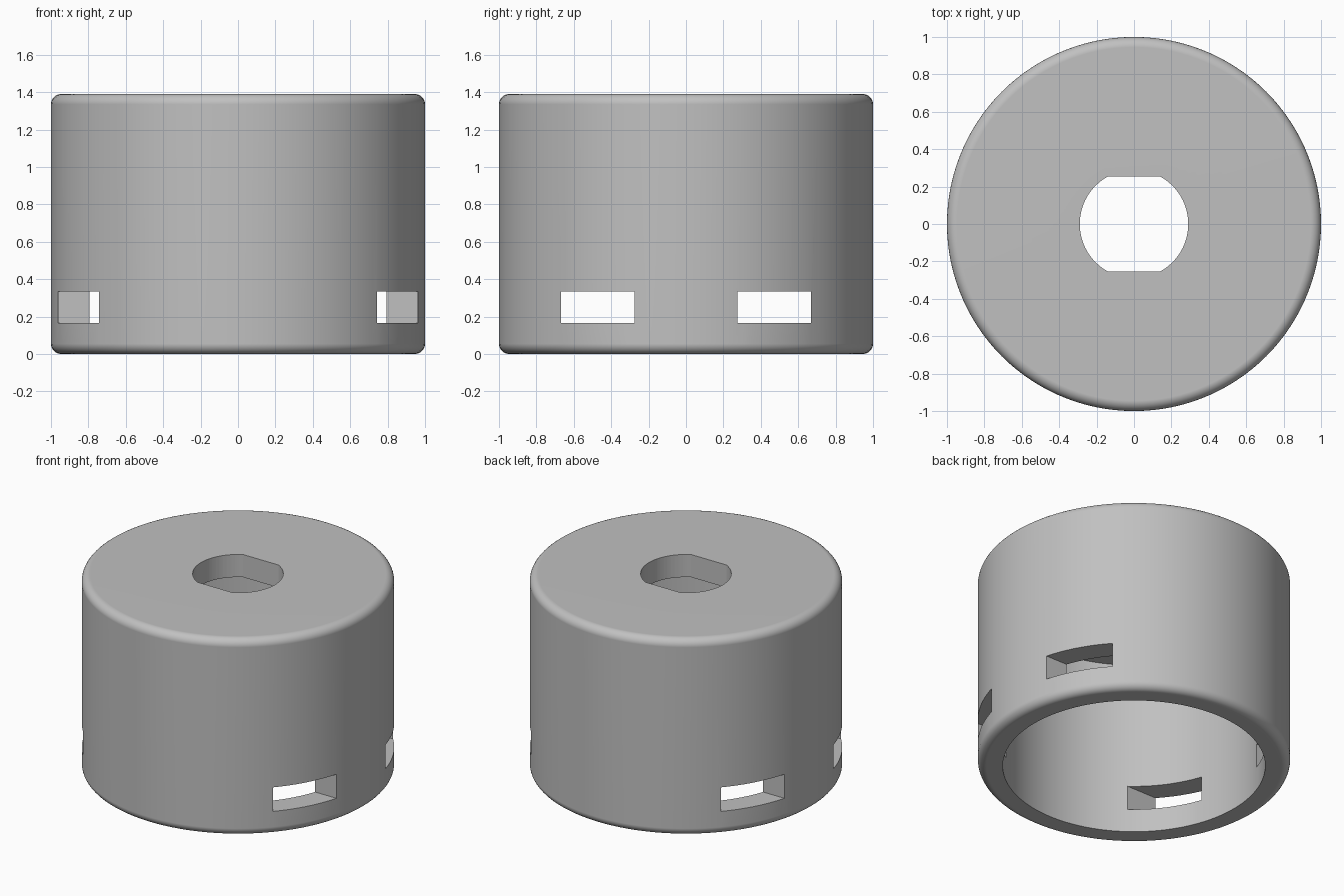
import bpy, bmesh
from math import sin, cos, pi, asin

cube = bpy.data.objects.get("Cube")
if cube:
    bpy.data.objects.remove(cube, do_unlink=True)

HEIGHT, OUTER, INNER, ROUND = 1.39, 1.0, 0.84, 0.055
CAP = 0.16                       # thickness of the closed top
HOLE_R, HOLE_FLAT = 0.29, 0.255  # bore radius and half distance across flats
SIDES = 120

grey = bpy.data.materials.new("grey plastic")
grey.use_nodes = True
colour = (0.53, 0.53, 0.53, 1)
grey.diffuse_color = colour
grey.node_tree.nodes["Principled BSDF"].inputs["Base Color"].default_value = colour


def make_object(name, bm):
    bmesh.ops.recalc_face_normals(bm, faces=bm.faces)
    mesh = bpy.data.meshes.new(name)
    bm.to_mesh(mesh)
    bm.free()
    mesh.materials.append(grey)
    obj = bpy.data.objects.new(name, mesh)
    bpy.context.collection.objects.link(obj)
    return obj


def rounded_corner(z, start):
    """Quarter-circle profile points around the corner centre."""
    r = OUTER - ROUND
    return [(r + ROUND * cos(start + i * pi / 12), z + ROUND * sin(start + i * pi / 12))
            for i in range(7)]


def cut(target, cutter):
    mod = target.modifiers.new("cut", 'BOOLEAN')
    mod.object = cutter
    mod.operation = 'DIFFERENCE'
    mod.solver = 'EXACT'
    bpy.context.view_layer.objects.active = target
    bpy.ops.object.modifier_apply(modifier=mod.name)
    bpy.data.objects.remove(cutter, do_unlink=True)


# Cup body: turned profile, open at the bottom and closed at the top
profile = [(0, HEIGHT - CAP), (INNER, HEIGHT - CAP), (INNER, 0)]
profile += rounded_corner(ROUND, -pi / 2)
profile += rounded_corner(HEIGHT - ROUND, 0)
profile.append((0, HEIGHT))
bm = bmesh.new()
verts = [bm.verts.new((r, 0, z)) for r, z in profile]
edges = [bm.edges.new(pair) for pair in zip(verts, verts[1:])]
bmesh.ops.spin(bm, geom=verts + edges, cent=(0, 0, 0), axis=(0, 0, 1),
               angle=2 * pi, steps=SIDES)
bmesh.ops.remove_doubles(bm, verts=bm.verts, dist=0.0001)
body = make_object("cap_body", bm)

# Bore with two flats through the top
a = asin(HOLE_FLAT / HOLE_R)
arc = [-a + 2 * a * i / 24 for i in range(25)]
outline = [(HOLE_R * cos(t + turn), HOLE_R * sin(t + turn)) for turn in (0, pi) for t in arc]
bm = bmesh.new()
face = bm.faces.new([bm.verts.new((x, y, 1)) for x, y in outline])
wall = bmesh.ops.extrude_face_region(bm, geom=[face])["geom"]
bmesh.ops.translate(bm, vec=(0, 0, 1),
                    verts=[v for v in wall if isinstance(v, bmesh.types.BMVert)])
cut(body, make_object("bore_cutter", bm))

# Two pairs of slots straight through the side walls
for side in (-1, 1):
    bm = bmesh.new()
    bmesh.ops.create_cube(bm, size=1)
    bmesh.ops.scale(bm, vec=(3, 0.395, 0.17), verts=bm.verts)
    bmesh.ops.translate(bm, vec=(0, side * 0.472, 0.25), verts=bm.verts)
    cut(body, make_object("slot_cutter", bm))

# Smooth walls with crisp cut edges
bpy.ops.object.select_all(action='DESELECT')
body.select_set(True)
bpy.context.view_layer.objects.active = body
bpy.ops.object.shade_smooth_by_angle(angle=pi / 6)
normals = body.modifiers.new("clean shading", 'WEIGHTED_NORMAL')
normals.keep_sharp = True
